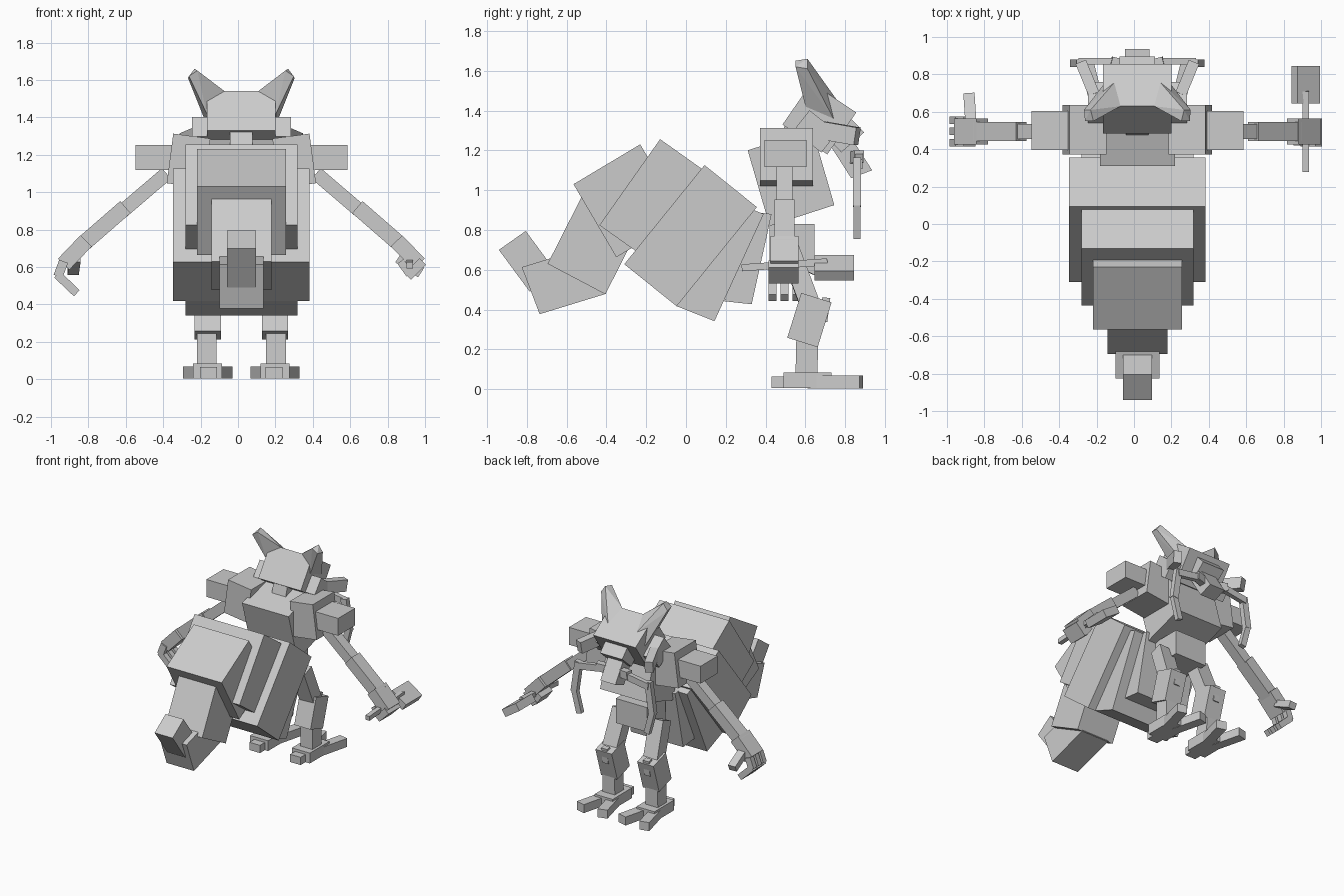
import bpy
import bmesh
from mathutils import Matrix, Vector

old = bpy.data.objects.get("Cube")
if old:
    bpy.data.objects.remove(old, do_unlink=True)

grey = bpy.data.materials.new("stone_grey")
grey.use_nodes = True
grey.diffuse_color = (0.6, 0.6, 0.6, 1)
grey.node_tree.nodes["Principled BSDF"].inputs["Base Color"].default_value = (0.6, 0.6, 0.6, 1)

MID = 0.018  # centre line of the body


def finish(name, bm):
    bmesh.ops.recalc_face_normals(bm, faces=bm.faces)
    mesh = bpy.data.meshes.new(name)
    bm.to_mesh(mesh)
    bm.free()
    mesh.materials.append(grey)
    obj = bpy.data.objects.new(name, mesh)
    bpy.context.collection.objects.link(obj)


def block(name, a, b, c, width):
    """Box on the centre line; a, b, c are three side corners (y, z)."""
    a, b, c = Vector(a), Vector(b), Vector(c)
    bm = bmesh.new()
    face = bm.faces.new([bm.verts.new((MID - width / 2, p.x, p.y)) for p in (a, b, c, a + c - b)])
    out = bmesh.ops.extrude_face_region(bm, geom=[face])
    moved = [v for v in out["geom"] if isinstance(v, bmesh.types.BMVert)]
    bmesh.ops.translate(bm, verts=moved, vec=(width, 0, 0))
    finish(name, bm)


def bar(name, start, end, wide, deep, ref=(0, 1, 0), side=1):
    """Box running from start to end, 'wide' along ref; x is mirrored by side."""
    p, q = [Vector((MID + side * v[0], v[1], v[2])) for v in (start, end)]
    along = (q - p).normalized()
    across = along.cross(Vector(ref)).normalized()
    up = across.cross(along)
    basis = Matrix((across * deep, up * wide, q - p)).transposed().to_4x4()
    bm = bmesh.new()
    bmesh.ops.create_cube(bm, size=1, matrix=Matrix.Translation((p + q) / 2) @ basis)
    finish(name, bm)


def hull(name, points, side):
    bm = bmesh.new()
    for x, y, z in points:
        bm.verts.new((MID + side * x, y, z))
    bmesh.ops.convex_hull(bm, input=bm.verts)
    finish(name, bm)


# Abdomen, from the tail tip to the waist
block("tail_tip", (-.94, .70), (-.805, .795), (-.65, .585), .155)
block("tail_joint", (-.825, .613), (-.735, .377), (-.40, .48), .235)
block("tail_base", (-.525, .965), (-.695, .63), (-.405, .477), .32)
block("abdomen_rear", (-.23, 1.23), (-.565, 1.03), (-.35, .663), .475)
block("abdomen_upper", (-.13, 1.256), (-.435, .824), (-.19, .65), .60)
block("abdomen_main", (.093, 1.126), (-.31, .628), (-.047, .417), .73)
block("abdomen_front", (-.047, .417), (.143, .342), (.39, .88), .60)
block("waist", (.193, .442), (.33, .427), (.43, .88), .45)

# Trunk and head
block("pelvis", (.42, .64), (.42, .83), (.645, .83), .27)
block("torso", (.31, 1.20), (.42, .82), (.745, .925), .40)
block("neck", (.46, 1.20), (.50, 1.34), (.64, 1.30), .12)
block("head", (.485, 1.33), (.63, 1.54), (.855, 1.39), .365)
block("brow", (.81, 1.38), (.895, 1.29), (.78, 1.19), .19)
block("snout", (.82, 1.28), (.935, 1.10), (.83, 1.06), .13)

for side, label in ((-1, "right_"), (1, "left_")):
    def part(name, *args, **kw):
        bar(label + name, *args, side=side, **kw)

    # Ear, cheek, eye stalk and hanging feeler
    hull(label + "ear", [(.235, .55, 1.65), (.28, .55, 1.62), (.25, .61, 1.66), (.285, .61, 1.61),
                         (.09, .63, 1.54), (.12, .76, 1.45), (.185, .60, 1.42), (.185, .74, 1.36)], side)
    part("cheek", (.205, .58, 1.35), (.205, .72, 1.24), .13, .12, ref=(0, 0, 1))
    part("eye_stalk", (.23, .69, 1.30), (.30, .86, 1.27), .09, .06, ref=(0, 0, 1))
    part("jaw", (.02, .84, 1.16), (.14, .87, 1.17), .05, .06)
    part("feeler_top", (.12, .87, 1.16), (.31, .87, 1.13), .035, .05)
    part("feeler_middle", (.30, .86, 1.16), (.335, .86, .92), .04, .05)
    part("feeler_tip", (.335, .86, .93), (.29, .86, .76), .035, .045)

    # Shoulder and arm
    part("shoulder", (.30, .505, 1.035), (.265, .505, 1.30), .265, .20)
    part("shoulder_pad", (.33, .5, 1.185), (.567, .5, 1.185), .21, .135)
    part("upper_arm", (.40, .495, 1.10), (.64, .495, .895), .08, .075)
    part("forearm", (.62, .495, .92), (.85, .495, .72), .10, .085)
    part("palm", (.83, .495, .74), (.95, .495, .615), .14, .085)

    # Leg with raised knee spike
    part("thigh", (.16, .52, .70), (.18, .64, .38), .10, .12)
    part("knee", (.18, .655, .46), (.18, .585, .235), .16, .14)
    part("knee_spike", (.18, .69, .34), (.18, .705, .46), .04, .05)
    part("shin", (.185, .61, .29), (.185, .605, .07), .11, .105)
    part("foot", (.18, .49, .045), (.18, .73, .045), .08, .155, ref=(0, 0, 1))
    part("heel", (.175, .43, .035), (.175, .55, .035), .06, .09, ref=(0, 0, 1))
    for turn, toe in ((-1, "inner_toe"), (1, "outer_toe")):
        part(toe, (.18 + turn * .03, .62, .036), (.18 + turn * .095, .88, .036), .066, .075, ref=(0, 0, 1))

# Open right hand with curled fingers and thumb
for i, y in enumerate((.435, .495, .555)):
    bar(f"right_finger_{i}", (.95, y, .63), (.98, y, .55), .04, .05, side=-1)
    bar(f"right_finger_tip_{i}", (.985, y, .56), (.88, y, .46), .04, .045, side=-1)
bar("right_thumb", (.89, .54, .65), (.90, .69, .58), .05, .06, ref=(0, 0, 1), side=-1)

# Left hand gripping a handled block
bar("left_fingers", (.97, .49, .63), (.89, .49, .55), .15, .05)
bar("left_finger_tips", (.90, .49, .56), (.85, .49, .63), .14, .04)
bar("tool_handle", (.90, .28, .61), (.90, .71, .64), .035, .035, ref=(0, 0, 1))
bar("tool_head", (.90, .645, .61), (.90, .845, .61), .06, .145, ref=(.55, 0, .83))
